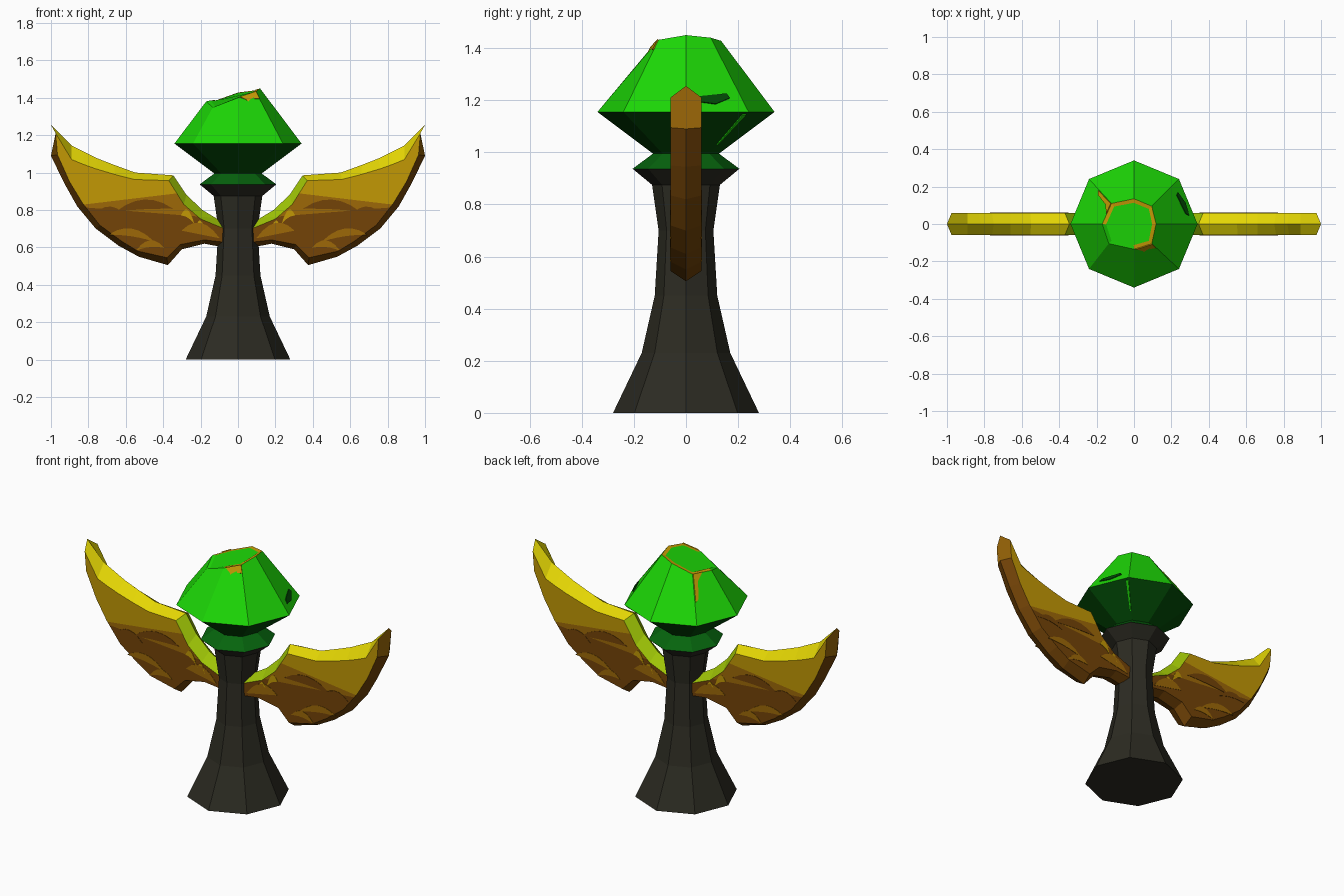
import bpy, bmesh
from math import sin, cos, tau
from mathutils import Vector

default = bpy.data.objects.get("Cube")
if default:
    bpy.data.objects.remove(default, do_unlink=True)


def linear(value):
    value /= 255
    return value / 12.92 if value <= 0.04045 else ((value + 0.055) / 1.055) ** 2.4


def material(name, *rgb):
    colour = (*[linear(channel) for channel in rgb], 1)
    mat = bpy.data.materials.new(name)
    mat.use_nodes = True
    mat.diffuse_color = colour
    shader = mat.node_tree.nodes["Principled BSDF"]
    shader.inputs["Base Color"].default_value = colour
    shader.inputs["Roughness"].default_value = 0.8
    return mat


charcoal = material("charcoal stone", 44, 43, 34)
bright_green = material("bright green", 28, 215, 6)
mid_green = material("mid green", 6, 100, 13)
dark_green = material("dark green", 2, 76, 6)
yellow = material("bright yellow", 228, 214, 4)
lime = material("lime", 160, 198, 6)
gold = material("gold", 194, 152, 5)
bronze = material("bronze", 158, 105, 7)
brown = material("brown", 116, 68, 7)


def finish(name, bm, materials, mirrored=False):
    """Turn a bmesh into a flat shaded object."""
    bmesh.ops.recalc_face_normals(bm, faces=bm.faces[:])
    mesh = bpy.data.meshes.new(name)
    bm.to_mesh(mesh)
    bm.free()
    for mat in materials:
        mesh.materials.append(mat)
    obj = bpy.data.objects.new(name, mesh)
    bpy.context.collection.objects.link(obj)
    if mirrored:
        obj.modifiers.new("mirror", 'MIRROR').use_mirror_merge = False


def loft(bm, sections):
    """Skin a list of closed sections, cap both ends and return the last cap."""
    rings = [[bm.verts.new(point) for point in section] for section in sections]
    count = len(rings[0])
    for lower, upper in zip(rings, rings[1:]):
        for i in range(count):
            j = (i + 1) % count
            bm.faces.new((lower[i], lower[j], upper[j], upper[i]))
    bm.faces.new(rings[0][::-1])
    return bm.faces.new(rings[-1])


def octagon(radius, z):
    return [(radius * cos(i * tau / 8), radius * sin(i * tau / 8), z) for i in range(8)]


# Pedestal: flared octagonal column with a collar
bm = bmesh.new()
profile = [(0.28, 0), (0.17, 0.23), (0.12, 0.45), (0.105, 0.70),
           (0.13, 0.875), (0.205, 0.937), (0.12, 1.0)]
loft(bm, [octagon(*ring) for ring in profile])
for face in bm.faces:
    face.material_index = int(face.calc_center_median().z > 0.94)
finish("pedestal", bm, [charcoal, mid_green])

# Gem: octagonal crystal with a slanted, gold-edged cap
bm = bmesh.new()
gem_base, gem_girdle = octagon(0.12, 0.99), octagon(0.34, 1.155)
gem_cap = [(0.118, 0, 1.45), (0.095, 0.095, 1.44), (0, 0.135, 1.428),
           (-0.12, 0.11, 1.385), (-0.17, 0, 1.38), (-0.135, -0.105, 1.348),
           (0, -0.135, 1.40), (0.095, -0.105, 1.432)]
cap = loft(bm, [gem_base, gem_girdle, gem_cap])
bm.normal_update()
for face in bm.faces:
    face.material_index = int(face.calc_center_median().z < 1.1)
border = bmesh.ops.inset_individual(bm, faces=[cap], thickness=0.022)["faces"]
for face in border:
    middle = face.calc_center_median()
    if face is not cap and (middle.x > 0.03 or (middle.x < -0.05 and middle.y > 0)):
        face.material_index = 2
finish("gem", bm, [bright_green, dark_green, gold])


def facet_patch(name, mat, lower, upper, facet, outline):
    """Thin plate on a gem facet; outline is given as across, up fractions."""
    a, b = Vector(lower[facet]), Vector(lower[(facet + 1) % 8])
    c, d = Vector(upper[(facet + 1) % 8]), Vector(upper[facet])
    normal = (c - a).cross(d - b).normalized()
    spots = [a.lerp(b, u).lerp(d.lerp(c, u), v) for u, v in outline]
    bm = bmesh.new()
    loft(bm, [[p - normal * 0.002 for p in spots], [p + normal * 0.005 for p in spots]])
    finish(name, bm, [mat])


# Painted drips and chips on the gem
facet_patch("gem_front_drip", gold, gem_girdle, gem_cap, 6,
            [(0.1, 1), (0.4, 0.9), (0.6, 0.72), (0.75, 0.88), (1, 0.86), (1, 1)])
facet_patch("gem_back_drip", gold, gem_girdle, gem_cap, 3,
            [(0.02, 0.45), (0.12, 0.5), (0.2, 0.85), (0.5, 1), (0.02, 1)])
facet_patch("gem_dark_chip", dark_green, gem_girdle, gem_cap, 0,
            [(0.2, 0.13), (0.5, 0.1), (0.78, 0.18), (0.75, 0.24), (0.25, 0.2)])
facet_patch("gem_underside_streak", bright_green, gem_base, gem_girdle, 0,
            [(0.95, 0.25), (0.99, 0.25), (0.99, 0.95), (0.93, 0.95)])

# Wings: stations of ridge top, side top, side bottom, ridge bottom (x, z)
stations = [
    [(.05, .715), (.05, .69), (.05, .625), (.05, .595)],
    [(.19, .80), (.20, .752), (.18, .64), (.18, .62)],
    [(.275, .88), (.29, .83), (.31, .615), (.30, .59)],
    [(.345, .985), (.37, .957), (.38, .545), (.375, .505)],
    [(.55, 1.0), (.555, .963), (.535, .58), (.53, .55)],
    [(.66, 1.04), (.66, .99), (.625, .635), (.64, .61)],
    [(.75, 1.075), (.76, 1.02), (.74, .72), (.76, .70)],
    [(.82, 1.11), (.83, 1.045), (.83, .835), (.86, .82)],
    [(.89, 1.145), (.89, 1.07), (.90, .95), (.93, .945)],
    [(1.0, 1.255), (.975, 1.21), (.965, 1.095), (1.0, 1.09)],
]
HALF = 0.06


def wing_section(ridge_top, side_top, side_bottom, ridge_bottom):
    outline = [(ridge_top, 0), (side_top, -HALF), (side_bottom, -HALF),
               (ridge_bottom, 0), (side_bottom, HALF), (side_top, HALF)]
    return [(x, y, z) for (x, z), y in outline]


bm = bmesh.new()
loft(bm, [wing_section(*station) for station in stations])
bmesh.ops.recalc_face_normals(bm, faces=bm.faces[:])
# Colour borders cut across the feathers
borders = [(Vector((0.4, 0, 0.88)), Vector((0.12, 0, 1))),
           (Vector((0.4, 0, 0.78)), Vector((-0.08, 0, 1)))]
for point, normal in borders:
    bmesh.ops.bisect_plane(bm, geom=bm.verts[:] + bm.edges[:] + bm.faces[:],
                           plane_co=point, plane_no=normal)
GOLD, BRONZE, BROWN, YELLOW, LIME = range(5)
for face in bm.faces:
    middle = face.calc_center_median()
    above = [(middle - point).dot(normal) > 0 for point, normal in borders]
    if abs(face.normal.y) > 0.98:
        face.material_index = GOLD if above[0] else BRONZE if above[1] else BROWN
    elif face.normal.z > 0.05 and middle.x < 0.98:
        face.material_index = LIME if middle.x < 0.35 else YELLOW
    else:
        face.material_index = BRONZE if middle.x > 0.98 else BROWN
finish("wings", bm, [gold, bronze, brown, yellow, lime], mirrored=True)


def feather_marks(name, mat, marks):
    """Thin curved leaf shapes on both sides of each wing."""
    bm = bmesh.new()
    for x, z, length, width, slope in marks:
        for side in (-1, 1):
            sections = []
            for step in range(7):
                t = step / 3 - 1
                half = width * (1.04 - t * t) / 2
                px = x + t * length / 2
                pz = z + slope * t * length / 2 - 0.03 * t * t
                sections.append([(px, side * y, pz + dz) for y, dz in
                                 ((HALF - 0.002, -half), (HALF + 0.002, -half),
                                  (HALF + 0.002, half), (HALF - 0.002, half))])
            loft(bm, sections)
    finish(name, bm, [mat], mirrored=True)


# Painted feather streaks
feather_marks("light_feather_streaks", bronze,
              [(0.57, 0.68, 0.24, 0.04, 0.15), (0.47, 0.62, 0.15, 0.035, -0.1),
               (0.20, 0.70, 0.20, 0.06, 0.2)])
feather_marks("dark_feather_streaks", brown,
              [(0.50, 0.83, 0.30, 0.05, -0.05), (0.68, 0.80, 0.18, 0.035, 0.1)])
feather_marks("yellow_feather_specks", gold,
              [(0.27, 0.78, 0.07, 0.04, 0.6), (0.20, 0.73, 0.05, 0.025, 0.5)])
